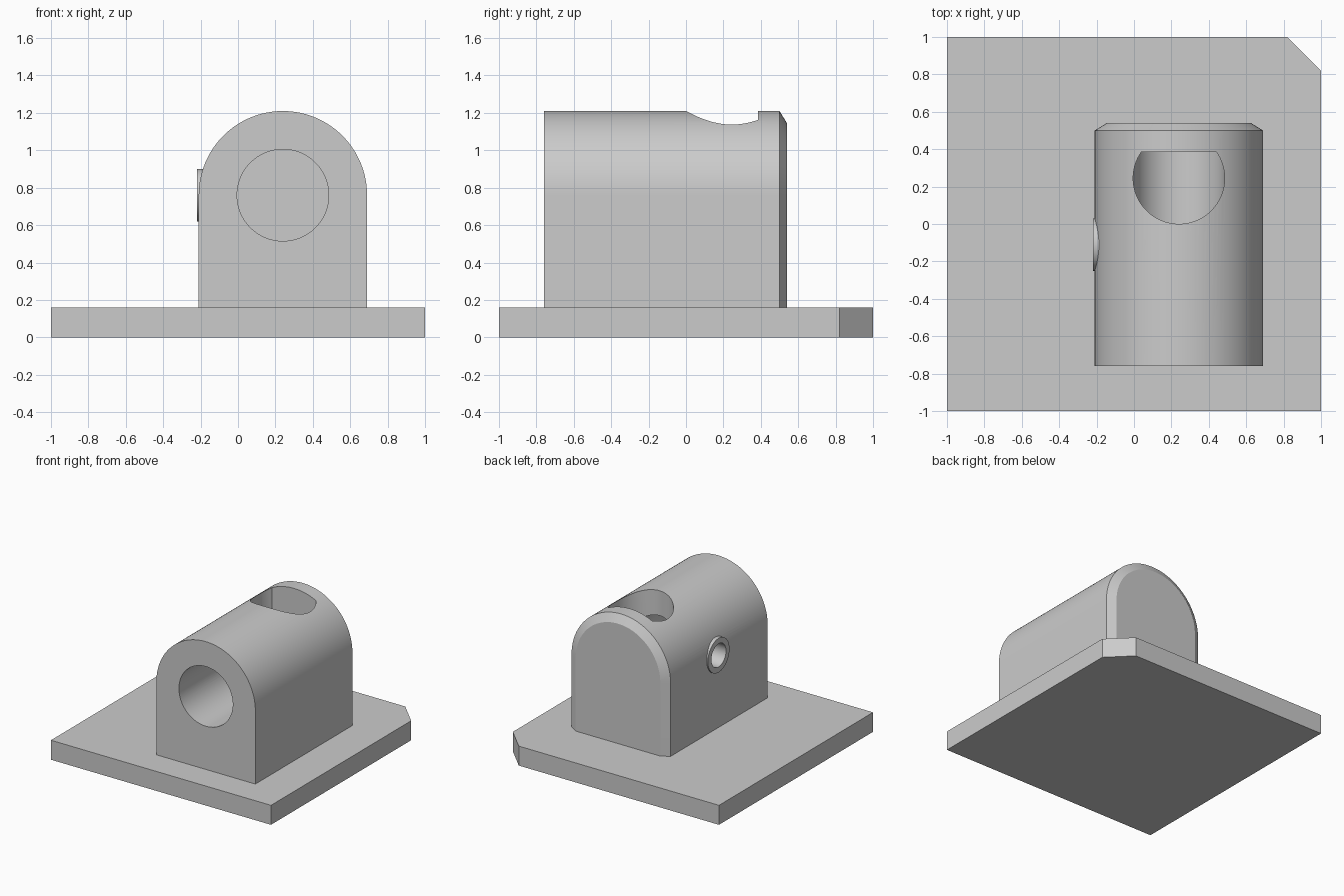
import bpy, bmesh, math
from mathutils import Matrix, Vector

old = bpy.data.objects.get("Cube")
if old:
    bpy.data.objects.remove(old, do_unlink=True)

grey = bpy.data.materials.new("plain grey")
grey.use_nodes = True
colour = (0.6, 0.6, 0.6, 1)
grey.diffuse_color = colour
grey.node_tree.nodes["Principled BSDF"].inputs["Base Color"].default_value = colour

CX, AXIS_Z, PLATE_TOP = 0.24, 0.76, 0.16
BORE_R, BORE_END = 0.245, 0.385


def loft(name, rings):
    """Closed solid through rings of equal point count."""
    bm = bmesh.new()
    loops = [[bm.verts.new(p) for p in ring] for ring in rings]
    n = len(loops[0])
    for a, b in zip(loops, loops[1:]):
        for i in range(n):
            j = (i + 1) % n
            bm.faces.new((a[i], a[j], b[j], b[i]))
    bm.faces.new(loops[0][::-1])
    bm.faces.new(loops[-1])
    bmesh.ops.recalc_face_normals(bm, faces=bm.faces)
    mesh = bpy.data.meshes.new(name)
    bm.to_mesh(mesh)
    bm.free()
    mesh.materials.append(grey)
    obj = bpy.data.objects.new(name, mesh)
    bpy.context.collection.objects.link(obj)
    return obj


def circle(r, n=96):
    return [(r * math.cos(2 * math.pi * i / n), r * math.sin(2 * math.pi * i / n))
            for i in range(n)]


def arch(r, y, n=64):
    """Round-topped outline standing on the plate."""
    pts = [(CX - r, y, PLATE_TOP), (CX + r, y, PLATE_TOP)]
    for i in range(n + 1):
        a = math.pi * i / n
        pts.append((CX + r * math.cos(a), y, AXIS_Z + r * math.sin(a)))
    return pts


def side_cylinder(name, r, x0, x1):
    return loft(name, [[(x, -0.11 + u, AXIS_Z + v) for u, v in circle(r, 64)]
                       for x in (x0, x1)])


def combine(target, tool, operation):
    """Apply a boolean and discard the tool."""
    tool.hide_render = True
    mod = target.modifiers.new(tool.name, "BOOLEAN")
    mod.object, mod.operation, mod.solver = tool, operation, "EXACT"
    bpy.context.view_layer.objects.active = target
    bpy.ops.object.modifier_apply(modifier=mod.name)
    bpy.data.objects.remove(tool, do_unlink=True)


# Base plate with one clipped corner
plate_outline = [(-1, -1), (1, -1), (1, 0.82), (0.82, 1), (-1, 1)]
base_plate = loft("base_plate", [[(x, y, z) for x, y in plate_outline]
                                 for z in (0, PLATE_TOP)])

# Housing with a bevelled back edge
housing = loft("housing", [arch(0.45, -0.76), arch(0.45, 0.50), arch(0.385, 0.54)])

# Raised rim of the side port
combine(housing, side_cylinder("port_rim", 0.14, -0.22, -0.12), "UNION")

# Blind bore from the front
combine(housing, loft("bore", [[(CX + u, y, AXIS_Z + v) for u, v in circle(BORE_R)]
                               for y in (-1, BORE_END)]), "DIFFERENCE")

# Top opening with a flat back wall
opening = [(CX + u, 0.245 + v) for u, v in circle(BORE_R - 0.0005) if 0.245 + v < BORE_END]
half = math.sqrt(BORE_R ** 2 - (BORE_END - 0.245) ** 2)
opening += [(CX + half, BORE_END), (CX - half, BORE_END)]
opening.sort(key=lambda p: math.atan2(p[1] - 0.245, p[0] - CX))
combine(housing, loft("top_opening", [[(x, y, z) for x, y in opening]
                                      for z in (AXIS_Z, 1.4)]), "DIFFERENCE")

# Side port through to the bore
combine(housing, side_cylinder("port_hole", 0.095, -0.4, CX - 0.1), "DIFFERENCE")

# Smooth curved faces, keep edges sharp
bpy.ops.object.select_all(action="DESELECT")
housing.select_set(True)
bpy.context.view_layer.objects.active = housing
bpy.ops.object.shade_smooth_by_angle(angle=math.radians(20))
